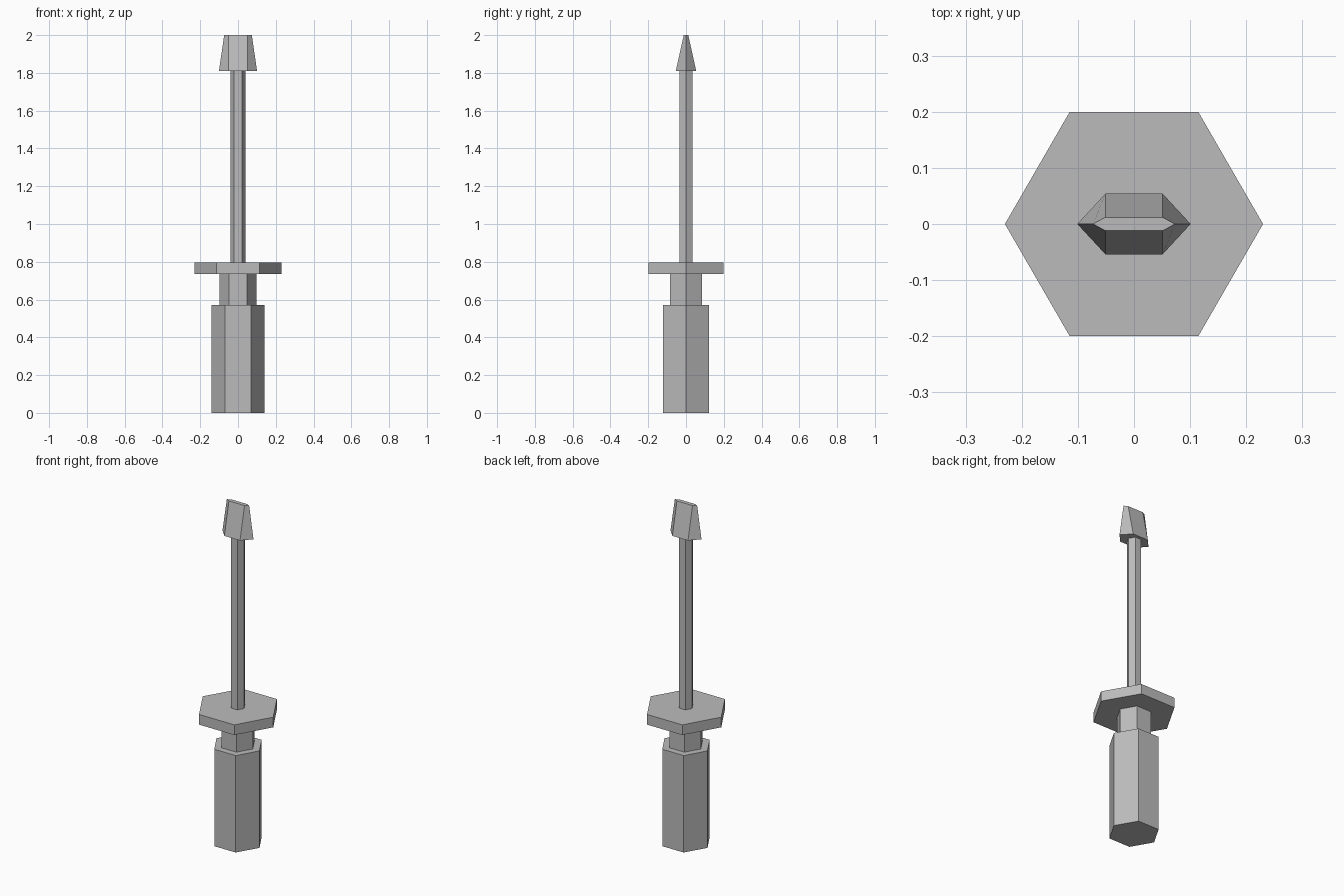
import bpy
import bmesh
import math

cube = bpy.data.objects.get("Cube")
if cube:
    bpy.data.objects.remove(cube, do_unlink=True)

# One plain grey for the whole tool
GREY = (0.5, 0.5, 0.5, 1.0)
grey = bpy.data.materials.new("plain grey")
grey.use_nodes = True
grey.diffuse_color = GREY
grey.node_tree.nodes["Principled BSDF"].inputs["Base Color"].default_value = GREY


def hexagon(radius):
    """Regular hexagon with corners on the x axis."""
    return [(radius * math.cos(math.radians(60 * i)),
             radius * math.sin(math.radians(60 * i))) for i in range(6)]


def flat_hexagon(point_x, side_x, side_y):
    """Stretched hexagon: pointed at the sides, flat front and back."""
    return [(point_x, 0), (side_x, side_y), (-side_x, side_y),
            (-point_x, 0), (-side_x, -side_y), (side_x, -side_y)]


def loft(name, lower, upper, z0, z1):
    """Closed flat-shaded solid between two six-sided outlines."""
    bm = bmesh.new()
    low = [bm.verts.new((x, y, z0)) for x, y in lower]
    high = [bm.verts.new((x, y, z1)) for x, y in upper]
    bm.faces.new(low[::-1])
    bm.faces.new(high)
    for i in range(6):
        j = (i + 1) % 6
        bm.faces.new((low[i], low[j], high[j], high[i]))
    mesh = bpy.data.meshes.new(name)
    bm.to_mesh(mesh)
    bm.free()
    mesh.materials.append(grey)
    obj = bpy.data.objects.new(name, mesh)
    bpy.context.collection.objects.link(obj)
    return obj


# Hexagonal handle, neck, guard and shaft: name, radius, bottom, top
for name, radius, z0, z1 in (("handle", 0.14, 0, 0.572),
                             ("neck", 0.097, 0.572, 0.735),
                             ("guard", 0.23, 0.735, 0.795),
                             ("shaft", 0.04, 0.795, 1.81)):
    loft(name, hexagon(radius), hexagon(radius), z0, z1)

# Flared blade tip narrowing to a thin edge
loft("blade_tip", flat_hexagon(0.101, 0.051, 0.054),
     flat_hexagon(0.073, 0.051, 0.012), 1.81, 2.0)
